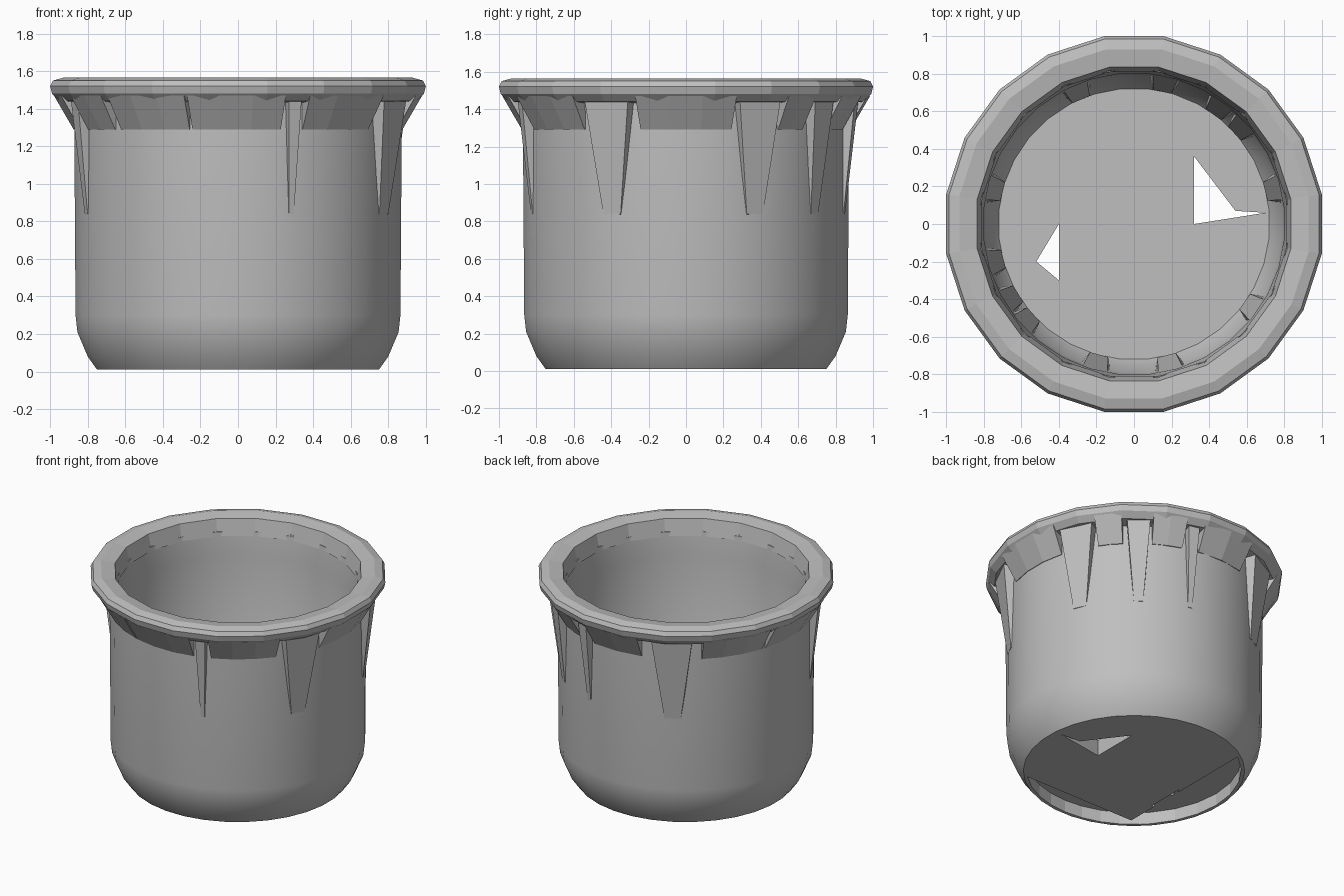
import bpy, bmesh, math
from math import cos, sin, radians, pi

if "Cube" in bpy.data.objects:
    bpy.data.objects.remove(bpy.data.objects["Cube"], do_unlink=True)

GRAY = (0.52, 0.52, 0.52, 1.0)
clay = bpy.data.materials.new("gray clay")
clay.use_nodes = True
clay.diffuse_color = GRAY
clay.node_tree.nodes["Principled BSDF"].inputs["Base Color"].default_value = GRAY


def finish(name, bm, smooth=0):
    bmesh.ops.recalc_face_normals(bm, faces=bm.faces)
    mesh = bpy.data.meshes.new(name)
    bm.to_mesh(mesh)
    bm.free()
    mesh.materials.append(clay)
    obj = bpy.data.objects.new(name, mesh)
    bpy.context.collection.objects.link(obj)
    if smooth:
        bpy.ops.object.select_all(action='DESELECT')
        obj.select_set(True)
        bpy.context.view_layer.objects.active = obj
        bpy.ops.object.shade_smooth_by_angle(angle=radians(smooth))
    return obj


def lathe(name, profile, sides, closed, smooth=0):
    """Revolve (apothem, z) points so that flat sides face the axes."""
    bm = bmesh.new()
    grow = 1 / cos(pi / sides)
    rings = []
    for r, z in profile:
        rings.append([bm.verts.new((r * grow * cos((i + .5) * 2 * pi / sides),
                                    r * grow * sin((i + .5) * 2 * pi / sides), z))
                      for i in range(sides)])
    pairs = list(zip(rings, rings[1:]))
    if closed:
        pairs.append((rings[-1], rings[0]))
    else:
        bm.faces.new(rings[0])
        bm.faces.new(rings[-1])
    for a, b in pairs:
        for i in range(sides):
            j = (i + 1) % sides
            bm.faces.new((a[i], a[j], b[j], b[i]))
    return finish(name, bm, smooth)


def arc_panel(name, profile, start, end):
    """Sweep a closed (radius, z) section between two angles, capping the ends."""
    bm = bmesh.new()
    steps = max(2, round((end - start) / 10))
    cuts = []
    for i in range(steps + 1):
        a = radians(start + (end - start) * i / steps)
        cuts.append([bm.verts.new((r * cos(a), r * sin(a), z)) for r, z in profile])
    bm.faces.new(cuts[0])
    bm.faces.new(cuts[-1])
    for a, b in zip(cuts, cuts[1:]):
        for i in range(len(profile)):
            j = (i + 1) % len(profile)
            bm.faces.new((a[i], a[j], b[j], b[i]))
    return finish(name, bm)


def prism(name, points, low, high):
    bm = bmesh.new()
    face = bm.faces.new([bm.verts.new((x, y, low)) for x, y in points])
    top = bmesh.ops.extrude_face_region(bm, geom=[face])["geom"]
    bmesh.ops.translate(bm, vec=(0, 0, high - low),
                        verts=[v for v in top if isinstance(v, bmesh.types.BMVert)])
    return finish(name, bm)


def wedge(name, angle, profile):
    """Hull of (radius, z, half width) cross lines, turned to an angle."""
    bm = bmesh.new()
    a = radians(angle)
    for r, z, half in profile:
        for s in (-half, half):
            bm.verts.new((r * cos(a) - s * sin(a), r * sin(a) + s * cos(a), z))
    bmesh.ops.convex_hull(bm, input=bm.verts)
    return finish(name, bm)


# Hollow pot body with a thin floor
body = lathe("pot_body", [(.75, .01), (.80, .08), (.855, .21), (.865, .30), (.873, 1.46),
                          (.82, 1.46), (.80, 1.29), (.79, .24), (.72, .13)], 32, False, 35)

# Faceted rim
lathe("rim", [(.86, 1.43), (.95, 1.44), (.99, 1.48), (1.0, 1.52), (.985, 1.55), (.93, 1.565),
              (.835, 1.55), (.81, 1.43)], 20, True)

# Flared panels under the rim, with gaps between them
for i, (start, end) in enumerate([(-135, -107), (-106, -75), (-67, -38), (-16, 16), (34, 45),
                                  (58, 72), (80, 105), (132, 161), (163, 197), (205, 222)]):
    arc_panel(f"flare_panel_{i + 1}", [(.82, 1.29), (.88, 1.29), (.985, 1.47), (.83, 1.47)], start, end)

# Tapered ribs filling the gaps
for i, (angle, half) in enumerate([(-71, .035), (-27, .13), (25, .12), (52, .08), (76, .04),
                                   (119, .14), (-158, .05)]):
    wedge(f"outer_rib_{i + 1}", angle,
          [(.83, .82, half * .4), (.872, .84, half * .4), (.94, 1.45, half), (.84, 1.47, half)])

# Steep wedges inside, where the wall meets the floor
for i, angle in enumerate([-149, -138, -105, -76, -35, 14, 42, 54, 78, 113, 166, 195]):
    wedge(f"inner_wedge_{i + 1}", angle,
          [(.72, .12, .05), (.72, .24, .05), (.81, .12, .09), (.81, .82, .07)])

# Open slots through the floor
cutters = [prism("slot_cutter_left", [(.32, 0), (.70, .06), (.54, .07), (.32, .36)], -.1, .3),
           prism("slot_cutter_right", [(-.4, -.3), (-.4, 0), (-.52, -.2)], -.1, .3)]

# Hollows under the base
for name, turn, edge in (("hollow_cutter_right", 180, .42), ("hollow_cutter_front", -90, .53)):
    half = math.degrees(math.acos(edge / .73))
    arc = [radians(turn - half + 2 * half * i / 8) for i in range(9)]
    cutters.append(prism(name, [(.73 * cos(t), .73 * sin(t)) for t in arc], -.1, .1))

for cutter in cutters:
    cutter.hide_render = True
    cutter.hide_viewport = True
    cut = body.modifiers.new(cutter.name, 'BOOLEAN')
    cut.object = cutter
    cut.operation = 'DIFFERENCE'
    cut.solver = 'EXACT'
